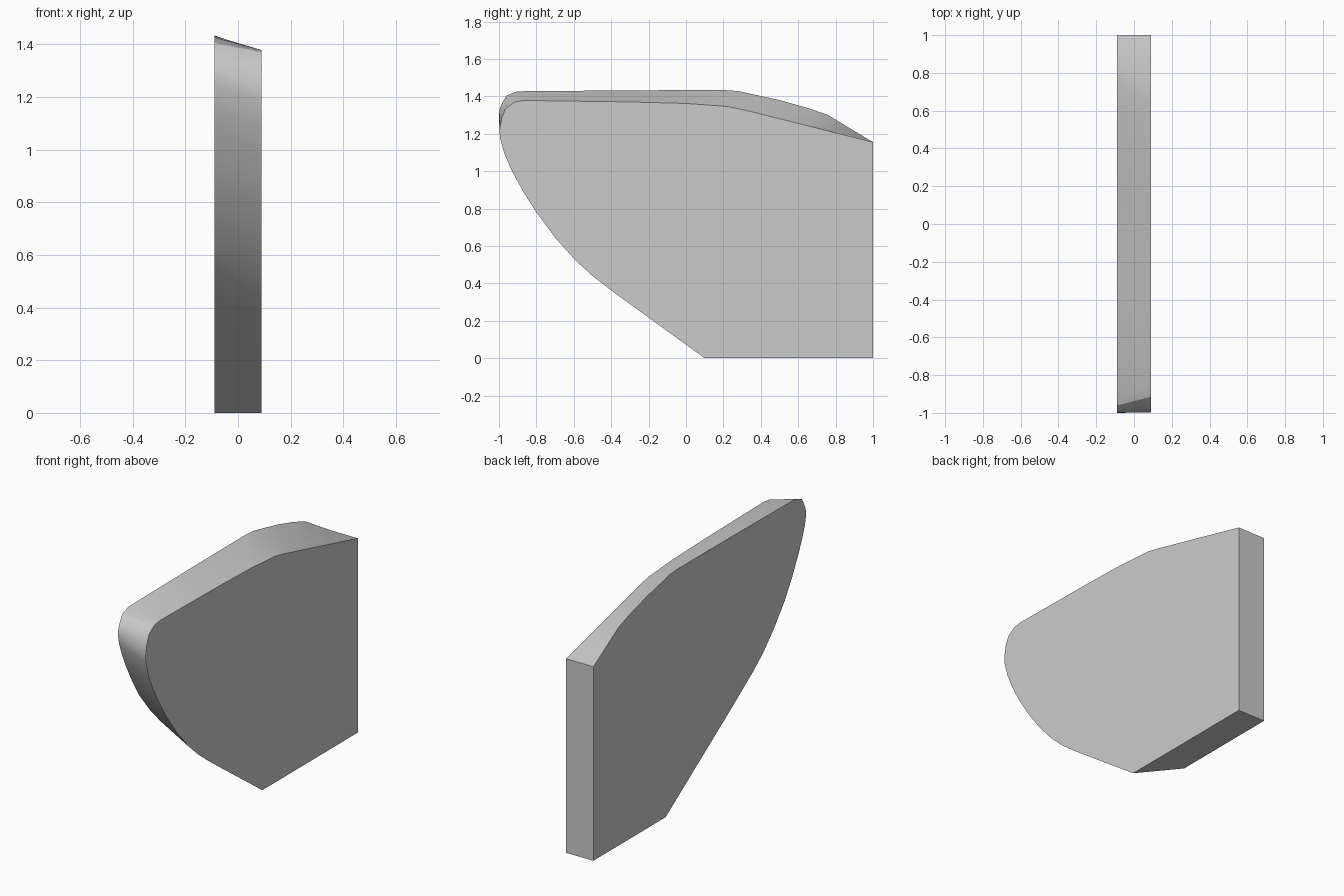
import bpy, bmesh, math

HALF = 0.09  # half thickness of the slab

# Matching outline points (y, z), anticlockwise from the lower back corner
RIGHT = [(1, 0), (1, 1.155), (0.76, 1.215), (0.63, 1.248), (0.48, 1.285),
         (0.30, 1.330), (0.22, 1.346), (0.0, 1.362), (-0.30, 1.370),
         (-0.86, 1.378), (-0.915, 1.370), (-0.965, 1.335), (-0.985, 1.285),
         (-0.997, 1.22), (-0.995, 1.18), (-0.97, 1.09), (-0.93, 1.00),
         (-0.87, 0.89), (-0.80, 0.78), (-0.70, 0.645), (-0.59, 0.522),
         (-0.50, 0.44), (-0.39, 0.355), (0.10, 0)]
LEFT = [(1, 0), (1, 1.155), (0.88, 1.227), (0.76, 1.300), (0.65, 1.338),
        (0.50, 1.380), (0.28, 1.428), (0.20, 1.434), (-0.30, 1.432),
        (-0.90, 1.427), (-0.96, 1.405), (-0.985, 1.360), (-0.997, 1.330),
        (-1.0, 1.29), (-0.99, 1.24), (-0.965, 1.17), (-0.93, 1.09),
        (-0.87, 0.975), (-0.80, 0.86), (-0.70, 0.735), (-0.60, 0.63),
        (-0.50, 0.55), (-0.32, 0.425), (0.32, 0)]

# Slab: two flat sides joined by a twisted rim
bm = bmesh.new()
right = [bm.verts.new((HALF, y, z)) for y, z in RIGHT]
left = [bm.verts.new((-HALF, y, z)) for y, z in LEFT]
bm.faces.new(right)
bm.faces.new(left[::-1])
n = len(right)
for i in range(n):
    j = (i + 1) % n
    bm.faces.new((right[j], right[i], left[i], left[j]))
bmesh.ops.recalc_face_normals(bm, faces=bm.faces)
mesh = bpy.data.meshes.new("fin_slab")
bm.to_mesh(mesh)
bm.free()

slab = bpy.data.objects.new("fin_slab", mesh)
bpy.context.collection.objects.link(slab)
bpy.context.view_layer.objects.active = slab
slab.select_set(True)
bpy.ops.object.shade_smooth_by_angle(angle=math.radians(30))
